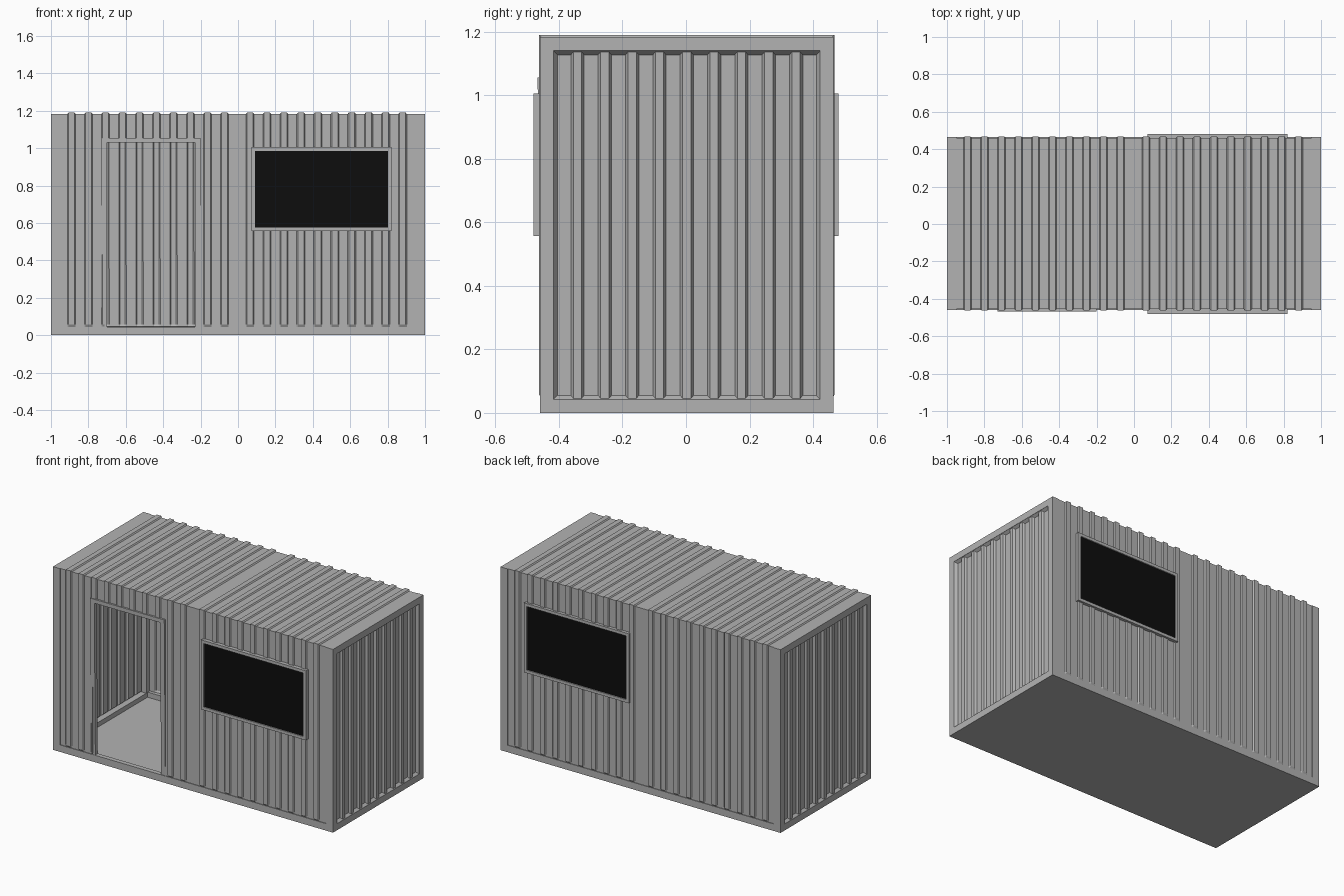
import bpy
import bmesh

old = bpy.data.objects.get("Cube")
if old:
    bpy.data.objects.remove(old, do_unlink=True)


def material(name, value):
    m = bpy.data.materials.new(name)
    m.use_nodes = True
    color = (value, value, value, 1)
    m.diffuse_color = color
    m.node_tree.nodes["Principled BSDF"].inputs["Base Color"].default_value = color
    return m


grey = material("steel grey", 0.45)
black = material("window black", 0.004)

YC = 0.0025      # middle of the body in y
HALF = 0.4615    # half depth of the frame
TOP = 1.183      # roof level between the ribs
RAIL = 0.045     # height of the bottom rails
POST = 0.05      # width of the corner posts


def finish(name, bm, mat):
    mesh = bpy.data.meshes.new(name)
    bm.to_mesh(mesh)
    bm.free()
    mesh.materials.append(mat)
    ob = bpy.data.objects.new(name, mesh)
    bpy.context.collection.objects.link(ob)
    return ob


def boxes(name, spans, mat=grey):
    """One object from boxes given as (x0, x1, y0, y1, z0, z1)."""
    bm = bmesh.new()
    for s in spans:
        verts = bmesh.ops.create_cube(bm, size=1)["verts"]
        for v in verts:
            v.co = [s[2 * i] if c < 0 else s[2 * i + 1] for i, c in enumerate(v.co)]
    return finish(name, bm, mat)


def grid(rows, flip=False):
    """Sheet of quads through rows of points."""
    bm = bmesh.new()
    vs = [[bm.verts.new(p) for p in row] for row in rows]
    for a, b in zip(vs, vs[1:]):
        for i in range(len(a) - 1):
            f = [a[i], b[i], b[i + 1], a[i + 1]]
            bm.faces.new(f[::-1] if flip else f)
    bm.normal_update()
    return bm


def thicken(ob, amount):
    mod = ob.modifiers.new("thickness", 'SOLIDIFY')
    mod.thickness = amount
    mod.offset = -1


def ribs(centres, foot, crest, low, high):
    """Trapezoid wave as (position, height) pairs."""
    out = []
    for c in centres:
        out += [(c - foot, low), (c - crest, high), (c + crest, high), (c + foot, low)]
    return out


# Base: floor plate, long rails, end beams and corner posts
end = 1 - POST
y0, y1 = YC - HALF, YC + HALF
boxes("floor", [(-0.99, 0.99, y0 + 0.01, y1 - 0.01, 0, 0.012)])
boxes("bottom_long_rails", [(-end, end, y0, y0 + 0.03, 0, RAIL),
                            (-end, end, y1 - 0.03, y1, 0, RAIL)])
for side, a, b in (("left", end, 1), ("right", -1, -end)):
    boxes(side + "_end_frame", [
        (a, b, y0, y0 + 0.042, 0, TOP), (a, b, y1 - 0.042, y1, 0, TOP),
        (a, b, y0 + 0.042, y1 - 0.042, 0, 0.042),
        (a, b, y0 + 0.042, y1 - 0.042, 1.14, TOP)])

# Corrugated front, roof and back as one folded sheet
DOOR_X0, DOOR_X1, DOOR_TOP = -0.715, -0.215, 1.04
centres = [-0.89 + 0.0909 * i for i in range(10)] + [0.064 + 0.0907 * i for i in range(10)]
wave = [(-end, 0)] + ribs(centres, 0.022, 0.016, 0, 1) + [(end, 0)]
rows = []
for x, h in wave:
    d = HALF - 0.004 + 0.007 * h
    z = TOP + 0.007 * h
    foot = HALF - 0.004
    rows.append([(x, YC - foot, RAIL), (x, YC - d, RAIL + 0.012), (x, YC - d, z),
                 (x, YC + d, z), (x, YC + d, RAIL + 0.012), (x, YC + foot, RAIL)])
bm = grid(rows)
for co, no in (((DOOR_X0, 0, 0), (1, 0, 0)), ((DOOR_X1, 0, 0), (1, 0, 0)),
               ((0, 0, DOOR_TOP), (0, 0, 1))):
    bmesh.ops.bisect_plane(bm, geom=bm.verts[:] + bm.edges[:] + bm.faces[:],
                           plane_co=co, plane_no=no)
hole = []
for f in bm.faces:
    c = f.calc_center_median()
    if c.y < -0.4 and DOOR_X0 < c.x < DOOR_X1 and c.z < DOOR_TOP:
        hole.append(f)
bmesh.ops.delete(bm, geom=hole, context='FACES')
thicken(finish("corrugated_walls_and_roof", bm, grey), 0.006)

# Recessed corrugated end panels
DEEP = 0.018
edge = HALF - 0.042
span = [(-edge, 0.001), (-edge + 0.012, DEEP)]
span += ribs([0.086 * i for i in range(-4, 5)], 0.021, 0.013, DEEP, 0.005)
span += [(edge - 0.012, DEEP), (edge, 0.001)]
for side, s in (("left", 1), ("right", -1)):
    rows = []
    for y, d in span:
        slope = 0.013 * d / DEEP
        x = s * (1 - d)
        rim = s * 0.999
        rows.append([(rim, y + YC, 0.042), (x, y + YC, 0.042 + slope),
                     (x, y + YC, 1.14 - slope), (rim, y + YC, 1.14)])
    thicken(finish(side + "_end_panel", grid(rows, s < 0), grey), 0.006)

# Doorway frame, leaning slightly outward at the top
front = -0.467
back = front + 0.025
frame = boxes("door_frame", [
    (-0.73, -0.70, front, back, RAIL, 1.03),
    (-0.23, -0.20, front, back, RAIL, 1.03),
    (-0.73, -0.20, front, back, 1.03, 1.055)])
for v in frame.data.vertices:
    v.co.y += 0.011 * (1.055 - v.co.z)

# Windows on both long walls
WX0, WX1, WZ0, WZ1, W = 0.072, 0.821, 0.556, 1.005, 0.019
for side, s in (("front", -1), ("back", 1)):
    a, b = sorted((s * 0.44, s * 0.48))
    boxes(side + "_window_frame", [
        (WX0, WX0 + W, a, b, WZ0, WZ1), (WX1 - W, WX1, a, b, WZ0, WZ1),
        (WX0 + W, WX1 - W, a, b, WZ0, WZ0 + W),
        (WX0 + W, WX1 - W, a, b, WZ1 - W, WZ1)])
    a, b = sorted((s * 0.444, s * 0.473))
    boxes(side + "_window_glass", [(WX0 + W, WX1 - W, a, b, WZ0 + W, WZ1 - W)], black)
